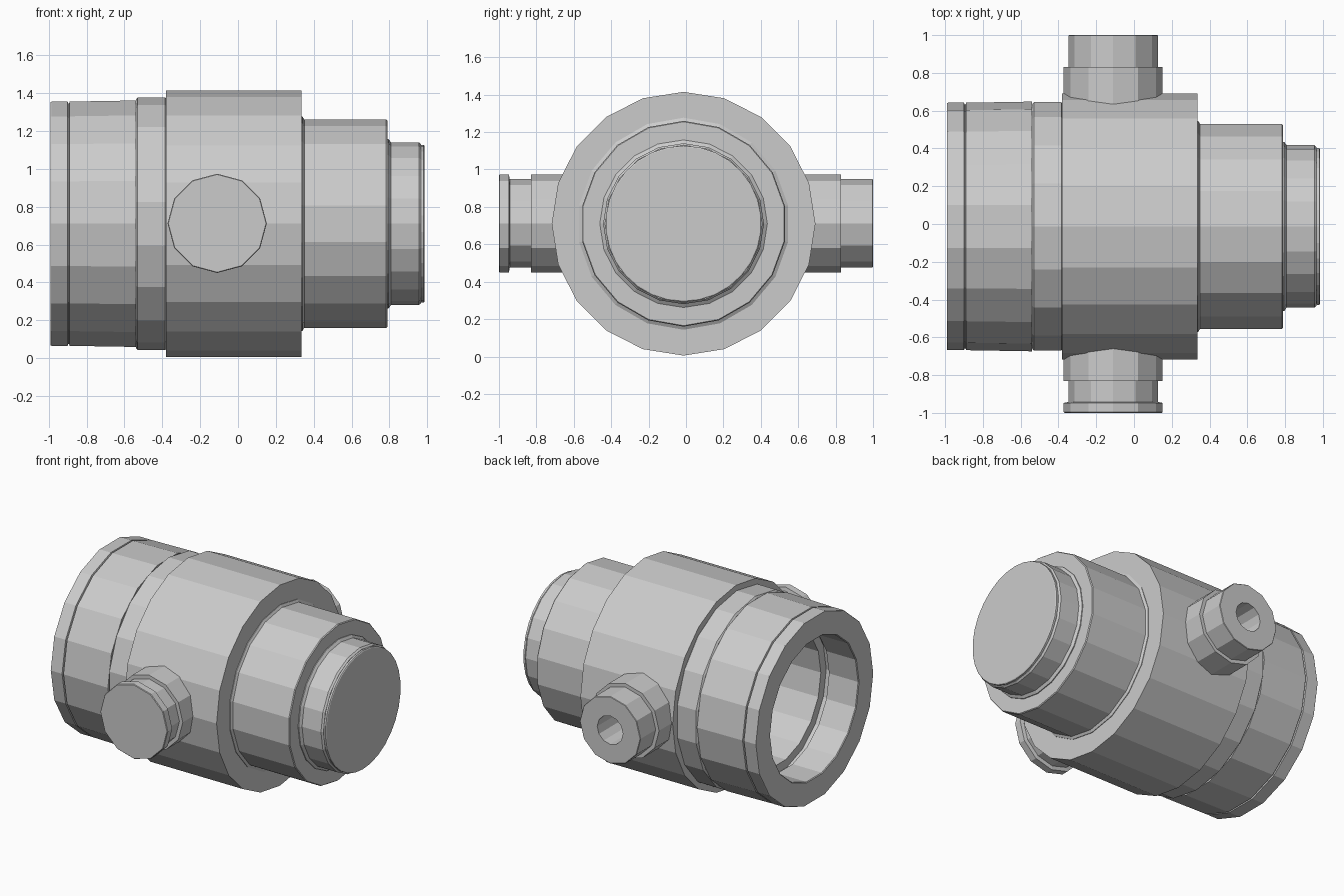
import bpy, bmesh
from math import sin, cos, pi

if "Cube" in bpy.data.objects:
    bpy.data.objects.remove(bpy.data.objects["Cube"])

CY, CZ = -0.013, 0.71      # main axis (along x)
PX, PZ = -0.11, 0.712      # side port axis (along y)


def lathe(name, profile, sides, place, phase=0.0):
    """Spin (position, radius) points round an axis; radius 0 closes to a point."""
    bm = bmesh.new()
    rings = []
    for t, r in profile:
        if r == 0:
            rings.append([bm.verts.new(place(t, 0, 0))])
        else:
            rings.append([bm.verts.new(place(t, r * sin(phase + 2 * pi * i / sides),
                                             r * cos(phase + 2 * pi * i / sides)))
                          for i in range(sides)])
    for a, b in zip(rings, rings[1:]):
        if len(a) == 1:
            bm.faces.new(b)
        elif len(b) == 1:
            bm.faces.new(a)
        else:
            for i in range(sides):
                j = (i + 1) % sides
                bm.faces.new((a[i], a[j], b[j], b[i]))
    loose = [v for v in bm.verts if not v.link_faces]
    bmesh.ops.delete(bm, geom=loose, context='VERTS')
    bmesh.ops.recalc_face_normals(bm, faces=bm.faces)
    mesh = bpy.data.meshes.new(name)
    bm.to_mesh(mesh)
    bm.free()
    obj = bpy.data.objects.new(name, mesh)
    bpy.context.collection.objects.link(obj)
    return obj


def along_x(t, u, v):
    return (t, CY + u, CZ + v)


def along_y(t, u, v):
    return (PX + u, t, PZ + v)


# Wide central drum (hollow shell)
lathe("main_drum", [(-0.38, 0.60), (-0.38, 0.705), (0.336, 0.705), (0.336, 0.50)],
      20, along_x)

# Rear collar beside the drum
lathe("rear_collar", [(-0.53, 0.60), (-0.54, 0.655), (-0.53, 0.668),
                      (-0.385, 0.668), (-0.37, 0.65), (-0.37, 0.60)], 18, along_x)

# Rear barrel with end ring, thin groove and stepped bore
lathe("rear_barrel", [(0.25, 0), (0.25, 0.47), (-0.71, 0.47), (-0.71, 0.53),
                      (-0.76, 0.53), (-0.76, 0.49), (-0.985, 0.49), (-0.99, 0.495),
                      (-0.99, 0.652), (-0.985, 0.655), (-0.90, 0.655), (-0.897, 0.645),
                      (-0.892, 0.645), (-0.889, 0.655), (-0.54, 0.661), (-0.54, 0.60),
                      (-0.36, 0.60)], 18, along_x, pi / 2)

# Front barrel with a small fillet at its root
lathe("front_barrel", [(0.33, 0.567), (0.34, 0.567), (0.35, 0.55), (0.783, 0.55),
                       (0.789, 0.545), (0.789, 0.36)], 18, along_x)

# Front neck
lathe("front_neck", [(0.78, 0.448), (0.795, 0.448), (0.808, 0.43), (0.955, 0.43),
                     (0.967, 0.42), (0.967, 0.35)], 20, along_x)

# Front end cap
lathe("end_cap", [(0.95, 0), (0.95, 0.41), (0.97, 0.417), (0.981, 0.417),
                  (0.985, 0.411), (0.985, 0)], 30, along_x)

# Front side port: base, neck and flat closing flange
lathe("front_port", [(-0.62, 0.262), (-0.83, 0.262), (-0.83, 0.236), (-0.942, 0.236),
                     (-0.947, 0.262), (-0.996, 0.262), (-1.0, 0.258), (-1.0, 0)],
      12, along_y)

# Back side port: base and neck with a small bore
lathe("back_port", [(0.62, 0.262), (0.83, 0.262), (0.83, 0.236), (0.997, 0.236),
                    (1.0, 0.233), (1.0, 0.10), (0.62, 0.10), (0.62, 0)],
      12, along_y)
